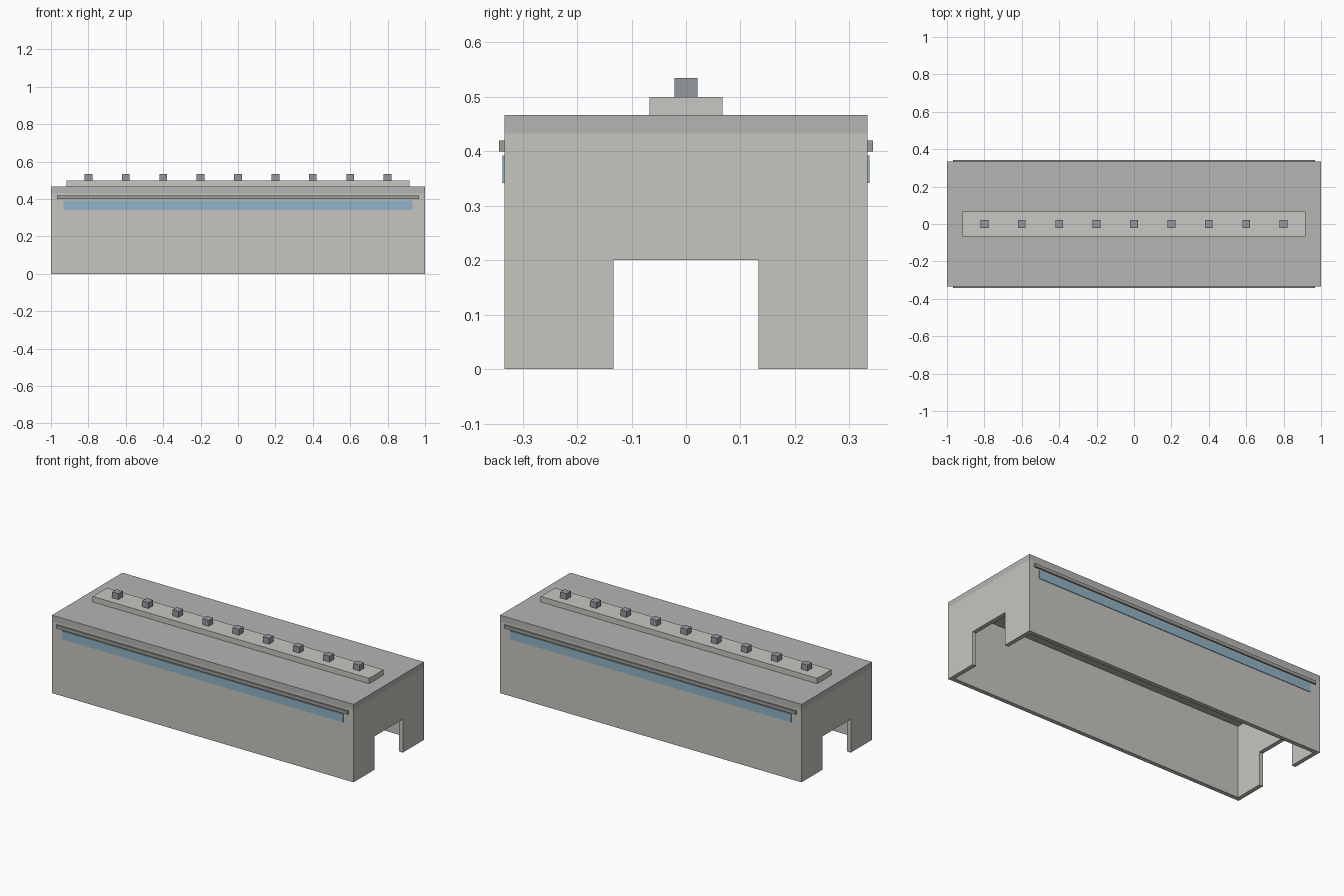
import bpy

if "Cube" in bpy.data.objects:
    bpy.data.objects.remove(bpy.data.objects["Cube"])


def material(name, color):
    m = bpy.data.materials.new(name)
    m.diffuse_color = (*color, 1)
    m.use_nodes = True
    m.node_tree.nodes["Principled BSDF"].inputs["Base Color"].default_value = m.diffuse_color
    return m


WALL = material("wall_grey", (0.57, 0.56, 0.52))
ROOF = material("roof_grey", (0.46, 0.46, 0.45))
RIDGE = material("ridge_grey", (0.58, 0.57, 0.54))
TRIM = material("trim_grey", (0.35, 0.34, 0.32))
VENT = material("vent_grey", (0.30, 0.32, 0.35))
GLASS = material("window_blue", (0.28, 0.45, 0.58))


def box(name, x, y, z, mat):
    """Box from (min, max) ranges on each axis."""
    bpy.ops.mesh.primitive_cube_add(size=1)
    ob = bpy.context.object
    ob.name = name
    ob.location = [(a + b) / 2 for a, b in (x, y, z)]
    ob.scale = [b - a for a, b in (x, y, z)]
    bpy.ops.object.transform_apply(location=True, rotation=False, scale=True)
    ob.data.materials.append(mat)
    return ob


def mirrored(lo, hi, side):
    return tuple(sorted((lo * side, hi * side)))


W = 1 / 3        # half width
T = 0.025        # wall thickness
EAVE = 0.433     # underside of the roof slab
TOP = 0.467      # top of the roof slab
GATE = 0.133     # half width of the end openings

# Roof slab, raised ridge strip and the row of vents
box("roof_slab", (-1, 1), (-W, W), (EAVE, TOP), ROOF)
box("ridge_strip", (-0.917, 0.917), (-0.067, 0.067), (TOP, 0.5), RIDGE)
for i in range(9):
    cx = -0.8 + 0.2 * i
    box(f"roof_vent_{i + 1}", (cx - 0.021, cx + 0.021), (-0.021, 0.021),
        (0.5, 0.535), VENT)

# Long walls with window bands and trim rails
for side, label in ((-1, "front"), (1, "back")):
    box(f"{label}_wall", (-1 + T, 1 - T), mirrored(W - T, W, side), (0, EAVE), WALL)
    box(f"{label}_window_band", (-0.933, 0.933), mirrored(W - 0.002, 0.337, side),
        (0.342, 0.392), GLASS)
    box(f"{label}_trim_rail", (-0.967, 0.967), mirrored(W - 0.002, 0.343, side),
        (0.40, 0.42), TRIM)

# End walls: two piers and a lintel around each gateway
for end, label in ((-1, "left"), (1, "right")):
    xs = mirrored(1 - T, 1, end)
    for side, part in ((-1, "front"), (1, "back")):
        box(f"{label}_end_{part}_pier", xs, mirrored(GATE, W, side), (0, EAVE), WALL)
    box(f"{label}_end_lintel", xs, (-GATE, GATE), (0.2, EAVE), WALL)
